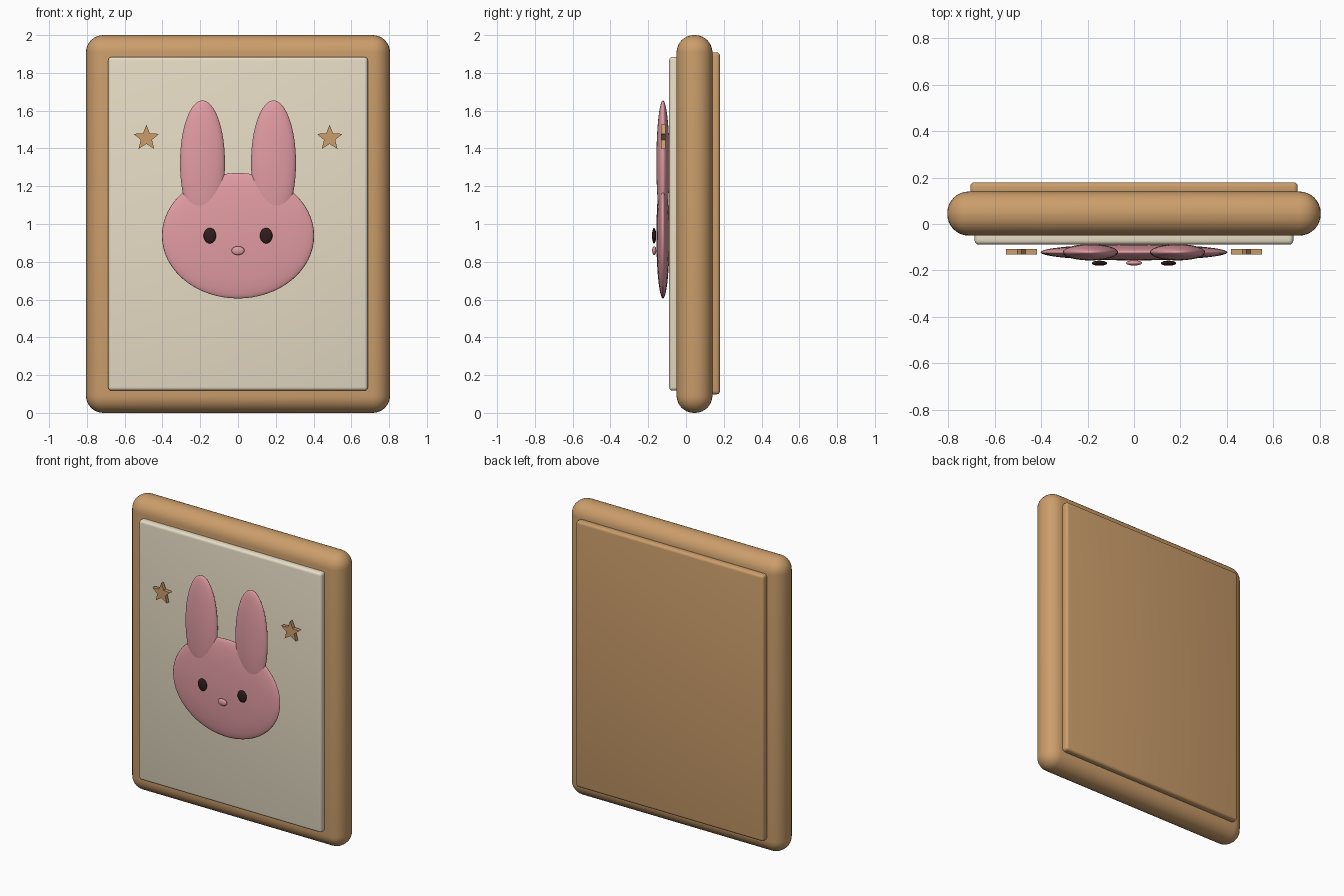
import bpy, bmesh, math

if "Cube" in bpy.data.objects:
    bpy.data.objects.remove(bpy.data.objects["Cube"])


def material(name, rgb):
    m = bpy.data.materials.new(name)
    m.diffuse_color = (*rgb, 1)
    m.use_nodes = True
    m.node_tree.nodes["Principled BSDF"].inputs["Base Color"].default_value = m.diffuse_color
    return m


WOOD = material("tan wood", (0.60, 0.34, 0.147))
CREAM = material("cream", (0.80, 0.72, 0.56))
PINK = material("soft pink", (0.76, 0.335, 0.37))
DARK = material("dark brown", (0.03, 0.012, 0.012))


def finish(bm, name, mat, smooth=True):
    bmesh.ops.recalc_face_normals(bm, faces=bm.faces)
    mesh = bpy.data.meshes.new(name)
    for f in bm.faces:
        f.smooth = smooth
    bm.to_mesh(mesh)
    bm.free()
    mesh.materials.append(mat)
    ob = bpy.data.objects.new(name, mesh)
    bpy.context.collection.objects.link(ob)
    return ob


def rounded_slab(name, mat, half_x, y0, y1, z0, z1, radius, segments):
    bm = bmesh.new()
    bmesh.ops.create_cube(bm, size=1)
    for v in bm.verts:
        v.co.x *= 2 * half_x
        v.co.y = y0 if v.co.y < 0 else y1
        v.co.z = z0 if v.co.z < 0 else z1
    bmesh.ops.bevel(bm, geom=bm.edges[:], offset=radius, segments=segments,
                    profile=0.5, affect='EDGES')
    ob = finish(bm, name, mat)
    bpy.context.view_layer.objects.active = ob
    ob.select_set(True)
    bpy.ops.object.shade_smooth_by_angle(angle=math.radians(30))
    ob.select_set(False)
    return ob


def ellipsoid(name, mat, centre, radii, u=48, v=32):
    bm = bmesh.new()
    bmesh.ops.create_uvsphere(bm, u_segments=u, v_segments=v, radius=1)
    for vert in bm.verts:
        vert.co = [c + r * p for c, r, p in zip(centre, radii, vert.co)]
    return finish(bm, name, mat)


def star(name, x, z, outer, inner, y0, y1):
    bm = bmesh.new()
    ring = []
    for i in range(10):
        r = inner if i % 2 else outer
        a = math.pi / 2 + i * math.pi / 5
        ring.append(bm.verts.new((x + r * math.cos(a), y0, z + r * math.sin(a))))
    face = bm.faces.new(ring)
    ext = bmesh.ops.extrude_face_region(bm, geom=[face], use_keep_orig=True)
    for g in ext["geom"]:
        if isinstance(g, bmesh.types.BMVert):
            g.co.y = y1
    return finish(bm, name, WOOD, smooth=False)


# Board: thick rounded frame, front panel and back plate
rounded_slab("frame", WOOD, 0.805, -0.05, 0.14, 0.0, 2.0, 0.092, 8)
rounded_slab("front_panel", CREAM, 0.687, -0.089, -0.03, 0.118, 1.884, 0.018, 4)
rounded_slab("back_plate", WOOD, 0.706, 0.12, 0.18, 0.098, 1.908, 0.018, 4)

# Rabbit head and nose
ellipsoid("head", PINK, (0, -0.122, 0.938), (0.403, 0.035, 0.332))
ellipsoid("nose", PINK, (0, -0.168, 0.859), (0.034, 0.011, 0.023), 24, 16)

# Mirrored ears, eyes and stars
for side, s in (("left", -1), ("right", 1)):
    ellipsoid(side + "_ear", PINK, (s * 0.188, -0.122, 1.323), (0.119, 0.035, 0.331))
    ellipsoid(side + "_eye", DARK, (s * 0.149, -0.169, 0.938), (0.033, 0.011, 0.041), 24, 16)
    star(side + "_star", s * 0.485, 1.455, 0.071, 0.031, -0.132, -0.108)
